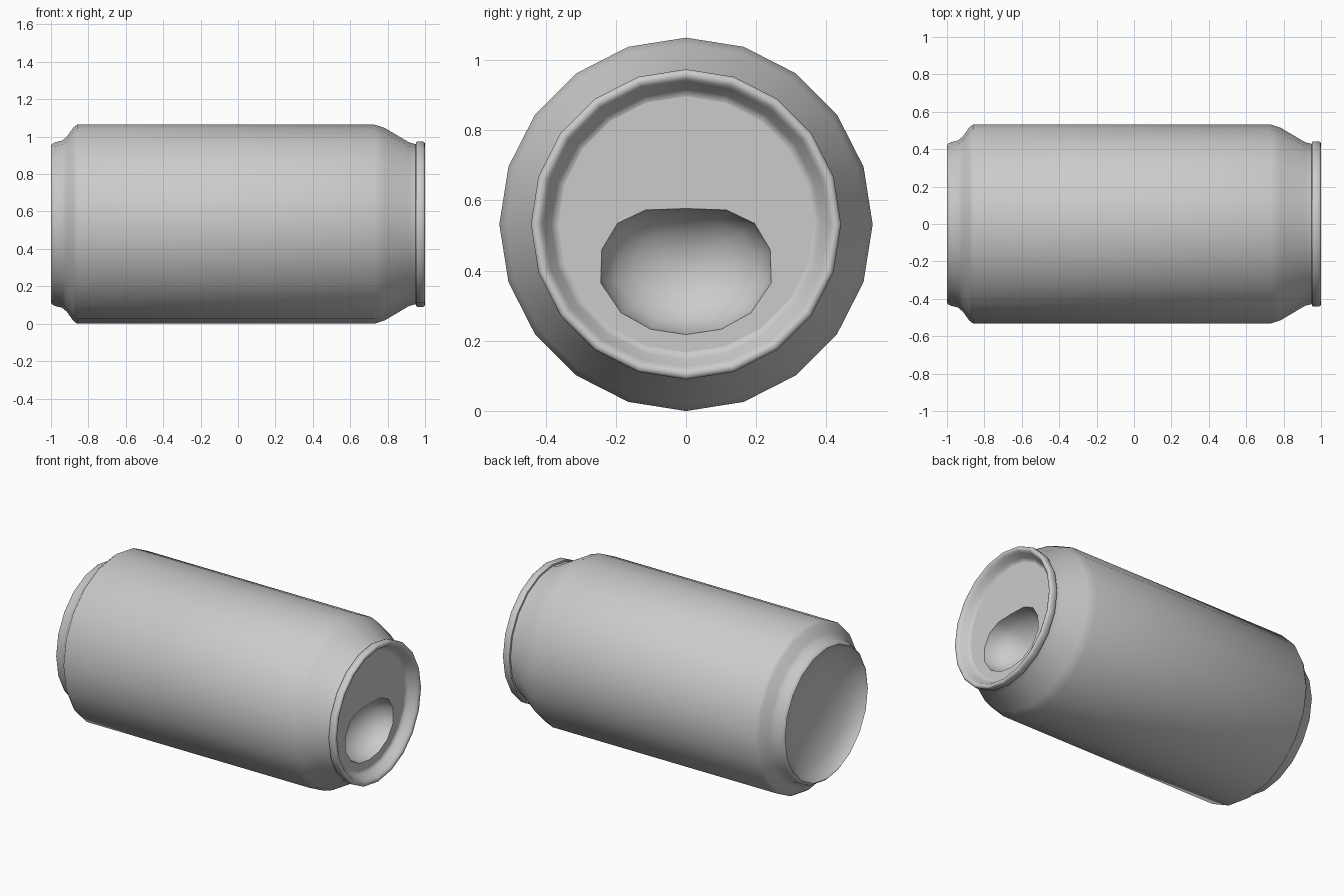
import bpy, bmesh
from math import sin, cos, tau, radians

if "Cube" in bpy.data.objects:
    bpy.data.objects.remove(bpy.data.objects["Cube"])

SIDES, CZ = 20, 0.532
LID_X = 0.935


def circle(x, r):
    return [(x, -r * sin(tau * j / SIDES), CZ + r * cos(tau * j / SIDES)) for j in range(SIDES)]


def finish(name, bm, angle=45):
    mesh = bpy.data.meshes.new(name)
    bm.to_mesh(mesh)
    bm.free()
    obj = bpy.data.objects.new(name, mesh)
    bpy.context.collection.objects.link(obj)
    bpy.ops.object.select_all(action='DESELECT')
    obj.select_set(True)
    bpy.context.view_layer.objects.active = obj
    bpy.ops.object.shade_smooth_by_angle(angle=radians(angle))
    return obj


def loft(name, rings, cap_start=None, cap_end=None, angle=45):
    """Skin a list of equal-length loops; caps are centre points."""
    bm = bmesh.new()
    loops = [[bm.verts.new(p) for p in ring] for ring in rings]
    n = len(loops[0])
    for a, b in zip(loops, loops[1:]):
        for j in range(n):
            k = (j + 1) % n
            bm.faces.new((a[j], a[k], b[k], b[j]))
    if cap_start:
        c = bm.verts.new(cap_start)
        for j in range(n):
            bm.faces.new((c, loops[0][(j + 1) % n], loops[0][j]))
    if cap_end:
        c = bm.verts.new(cap_end)
        for j in range(n):
            bm.faces.new((c, loops[-1][j], loops[-1][(j + 1) % n]))
    return finish(name, bm, angle)


# Can body: domed base, wall, shoulder, neck, rolled rim and countersink
profile = [(-0.875, 0.12), (-0.892, 0.23), (-0.925, 0.33), (-0.965, 0.395), (-0.99, 0.413),
           (-1.0, 0.42), (-0.995, 0.428), (-0.98, 0.437), (-0.94, 0.447), (-0.915, 0.468),
           (-0.88, 0.517), (-0.86, 0.532), (0.73, 0.532), (0.785, 0.514), (0.915, 0.437),
           (0.95, 0.428), (0.952, 0.438), (0.96, 0.442), (0.99, 0.442), (0.998, 0.436),
           (1.0, 0.426), (0.995, 0.415), (0.98, 0.406), (0.95, 0.385), (0.938, 0.376),
           (LID_X, 0.365)]
loft("can_body", [circle(x, r) for x, r in profile], cap_start=(-0.87, 0, CZ))

# Mouth outline, half of it mirrored, counterclockwise seen from the lid end
half = [(0.115, 0.573), (0.195, 0.535), (0.24, 0.46), (0.243, 0.365), (0.185, 0.28), (0.1, 0.233)]
outline = ([(0, 0.577)] + [(-y, z) for y, z in half] + [(0, 0.218)] + half[::-1])

# Flat lid panel with the mouth cut out
bm = bmesh.new()
edges = []
for pts in (circle(LID_X, 0.365), [(LID_X, y, z) for y, z in outline]):
    vs = [bm.verts.new(p) for p in pts]
    edges += [bm.edges.new((vs[i - 1], vs[i])) for i in range(len(vs))]
bmesh.ops.triangle_fill(bm, edges=edges, use_beauty=True, normal=(1, 0, 0))
for f in bm.faces:
    f.normal_update()
    if f.normal.x < 0:
        f.normal_flip()
finish("lid_panel", bm)

# Mouth: rounded bowl pressed into the lid
MZ, DEPTH = 0.40, 0.17
rings = []
for t in (0, 0.2, 0.4, 0.6, 0.8):
    s, d = cos(t * tau / 4), DEPTH * sin(t * tau / 4)
    rings.append([(LID_X - d, y * s, MZ + (z - MZ) * s) for y, z in outline])
loft("mouth_bowl", rings, cap_end=(LID_X - DEPTH, 0, MZ), angle=60)
